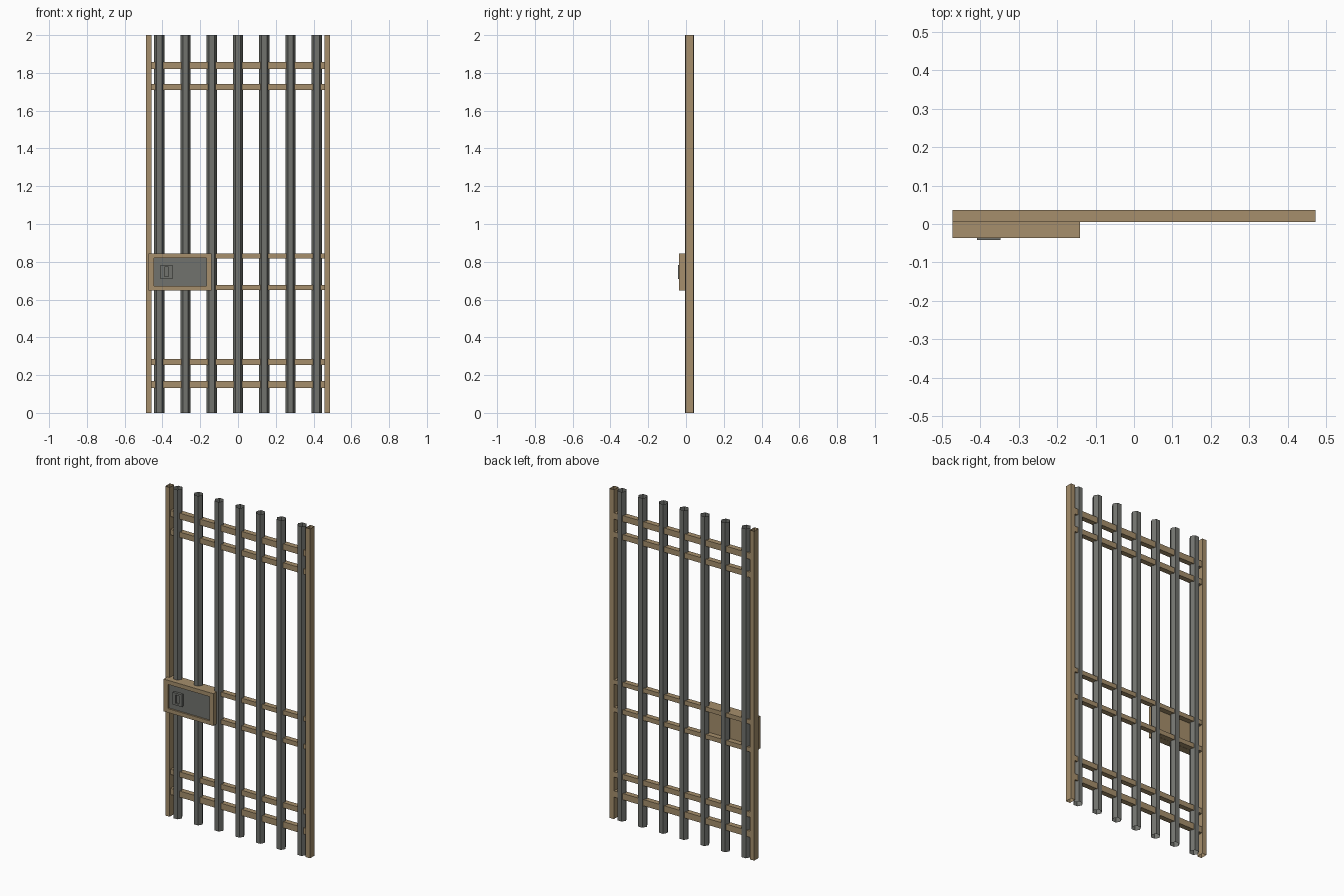
import bpy, bmesh, math

if "Cube" in bpy.data.objects:
    bpy.data.objects.remove(bpy.data.objects["Cube"])


def material(name, rgb):
    m = bpy.data.materials.new(name)
    m.diffuse_color = (*rgb, 1)
    m.use_nodes = True
    m.node_tree.nodes["Principled BSDF"].inputs["Base Color"].default_value = m.diffuse_color
    return m


TAN = material("tan_paint", (0.38, 0.275, 0.15))
GREY = material("grey_steel", (0.165, 0.17, 0.155))


def finish(name, bm, mats):
    me = bpy.data.meshes.new(name)
    bm.to_mesh(me)
    bm.free()
    for m in mats:
        me.materials.append(m)
    ob = bpy.data.objects.new(name, me)
    bpy.context.collection.objects.link(ob)
    return ob


def box(bm, x0, x1, y0, y1, z0, z1):
    vs = bmesh.ops.create_cube(bm, size=1)["verts"]
    for v in vs:
        v.co = (x0 + (v.co.x + .5) * (x1 - x0),
                y0 + (v.co.y + .5) * (y1 - y0),
                z0 + (v.co.z + .5) * (z1 - z0))


def drop_faces(bm, axis):
    # leave the tube ends open
    bm.normal_update()
    ends = [f for f in bm.faces if abs(f.normal[axis]) > .9]
    bmesh.ops.delete(bm, geom=ends, context='FACES_ONLY')


def front_face(bm):
    bm.normal_update()
    return min((f for f in bm.faces if f.normal.y < -.9),
               key=lambda f: f.calc_center_median().y)


def inset_front(bm, x0, x1, z0, z1, depth):
    # inset the front face to a given rectangle, pushed back by depth
    f = front_face(bm)
    bmesh.ops.inset_individual(bm, faces=[f], thickness=.002)
    c = f.calc_center_median()
    for v in f.verts:
        v.co.x = x0 if v.co.x < c.x else x1
        v.co.z = z0 if v.co.z < c.z else z1
    # straight recess walls
    new = bmesh.ops.extrude_discrete_faces(bm, faces=[f])["faces"][0]
    for v in new.verts:
        v.co.y += depth
    return new


# side posts
for side, s in (("left", -1), ("right", 1)):
    bm = bmesh.new()
    xa, xb = sorted((s * .457, s * .486))
    box(bm, xa, xb, -.003, .04, 0, 2)
    drop_faces(bm, 2)
    finish(side + "_post", bm, [TAN])

# hexagonal vertical bars
for i in range(7):
    bm = bmesh.new()
    x = (i - 3) * .139
    rings = [[bm.verts.new((x + .0275 * math.cos(k * math.pi / 3),
                            .018 + .0275 * math.sin(k * math.pi / 3), z))
              for k in range(6)] for z in (0, 2)]
    for k in range(6):
        n = (k + 1) % 6
        bm.faces.new((rings[0][k], rings[0][n], rings[1][n], rings[1][k]))
    finish(f"bar_{i + 1}", bm, [GREY])

# cross rails
for i, (z0, z1) in enumerate([(.132, .17), (.254, .286), (.65, .678),
                              (.818, .845), (1.709, 1.742), (1.82, 1.857)]):
    bm = bmesh.new()
    box(bm, -.473, .473, .005, .037, z0, z1)
    finish(f"cross_rail_{i + 1}", bm, [TAN])

# lock box with recessed steel panel
bm = bmesh.new()
box(bm, -.473, -.14, -.037, .005, .649, .845)
panel = inset_front(bm, -.444, -.166, .673, .82, .01)
panel.material_index = 1
finish("lock_box", bm, [TAN, GREY])

# lock plate with keyhole recess
bm = bmesh.new()
box(bm, -.409, -.348, -.042, -.026, .71, .784)
inset_front(bm, -.39, -.367, .722, .772, .008)
finish("lock_plate", bm, [GREY])
